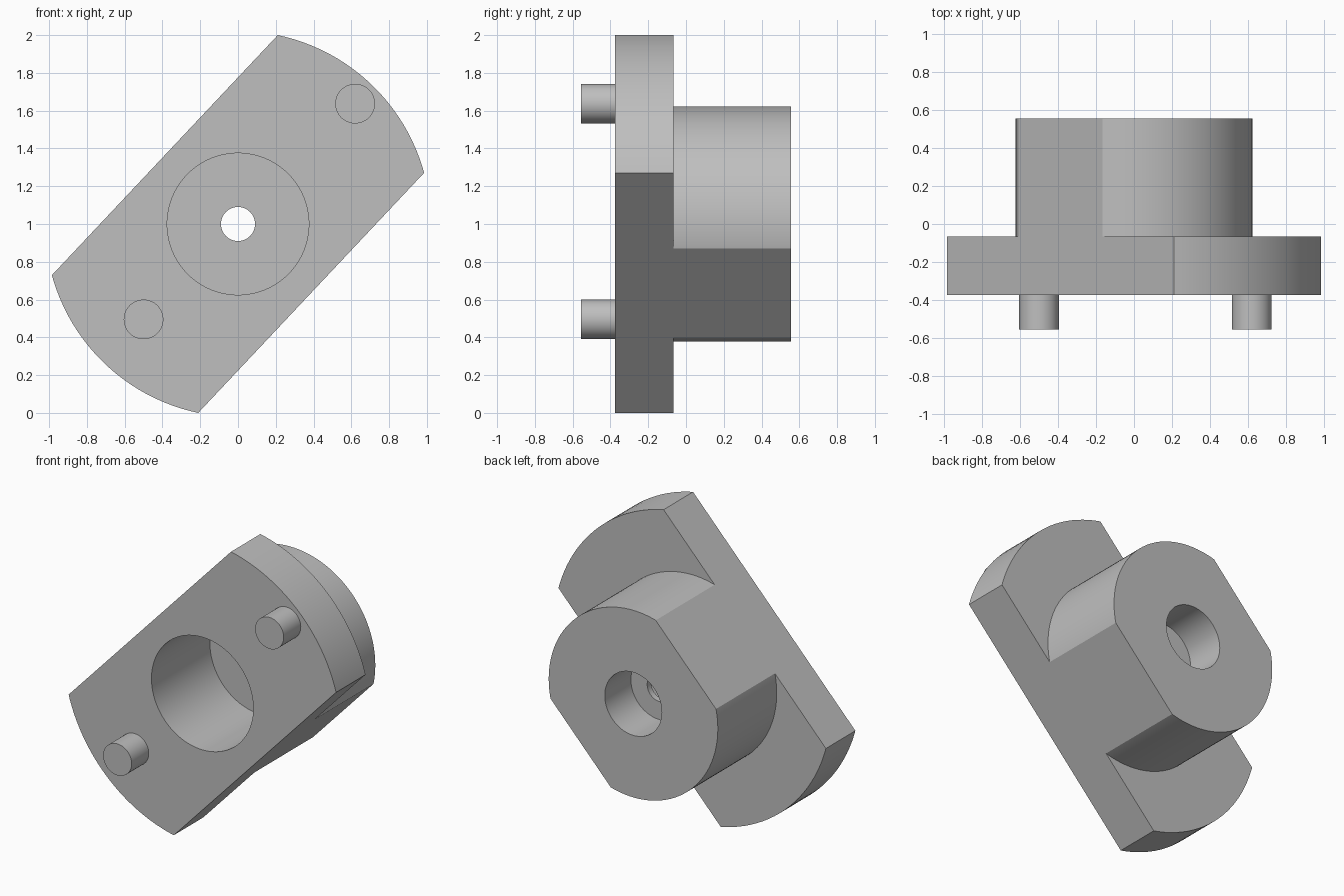
import bpy, bmesh, math
from mathutils import Vector, Matrix

if "Cube" in bpy.data.objects:
    bpy.data.objects.remove(bpy.data.objects["Cube"], do_unlink=True)

GREY = (0.52, 0.52, 0.52, 1)
metal = bpy.data.materials.new("plain_grey")
metal.use_nodes = True
metal.diffuse_color = GREY
for node in metal.node_tree.nodes:
    if node.type == "BSDF_PRINCIPLED":
        node.inputs["Base Color"].default_value = GREY


def finish(bm, name):
    bmesh.ops.recalc_face_normals(bm, faces=bm.faces)
    mesh = bpy.data.meshes.new(name)
    bm.to_mesh(mesh)
    bm.free()
    mesh.materials.append(metal)
    ob = bpy.data.objects.new(name, mesh)
    bpy.context.collection.objects.link(ob)
    bpy.ops.object.select_all(action="DESELECT")
    ob.select_set(True)
    bpy.context.view_layer.objects.active = ob
    bpy.ops.object.shade_smooth_by_angle(angle=math.radians(30))
    return ob


# Flange, boss and stepped bore: one closed (radius, y) section turned about y
FRONT, STEP, BACK = -0.375, -0.065, 0.555
section = [(0.375, FRONT), (1.022, FRONT), (1.022, STEP), (0.623, STEP),
           (0.623, BACK), (0.21, BACK), (0.21, 0.28), (0.09, 0.28),
           (0.09, 0.24), (0.375, 0.24)]
bm = bmesh.new()
ring = [bm.verts.new((r, y, 0)) for r, y in section]
for a, b in zip(ring, ring[1:] + ring[:1]):
    bm.edges.new((a, b))
bmesh.ops.spin(bm, geom=bm.verts[:] + bm.edges[:], cent=(0, 0, 0),
               axis=(0, 1, 0), angle=math.tau, steps=128)
bmesh.ops.remove_doubles(bm, verts=bm.verts, dist=0.0005)

# Two parallel flats shared by flange and boss
tilt = math.radians(46.74)
normal = Vector((-math.sin(tilt), 0, math.cos(tilt)))
for side in (1, -1):
    cut = bmesh.ops.bisect_plane(
        bm, geom=bm.verts[:] + bm.edges[:] + bm.faces[:], dist=0.00001,
        plane_co=normal * side * 0.532, plane_no=normal * side, clear_outer=True)
    rim = [e for e in bm.edges if e.is_boundary]
    bmesh.ops.holes_fill(bm, edges=rim, sides=0)
bmesh.ops.translate(bm, verts=bm.verts, vec=(0, 0, 1))
finish(bm, "flanged_hub")

# Drive pins on the front face
for name, x, z in (("upper_pin", 0.62, 1.637), ("lower_pin", -0.5, 0.495)):
    bm = bmesh.new()
    place = Matrix.Translation((x, (FRONT - 0.555) / 2, z)) @ Matrix.Rotation(math.pi / 2, 4, "X")
    bmesh.ops.create_cone(bm, cap_ends=True, segments=48, radius1=0.105, radius2=0.105,
                          depth=FRONT + 0.555, matrix=place)
    finish(bm, name)
